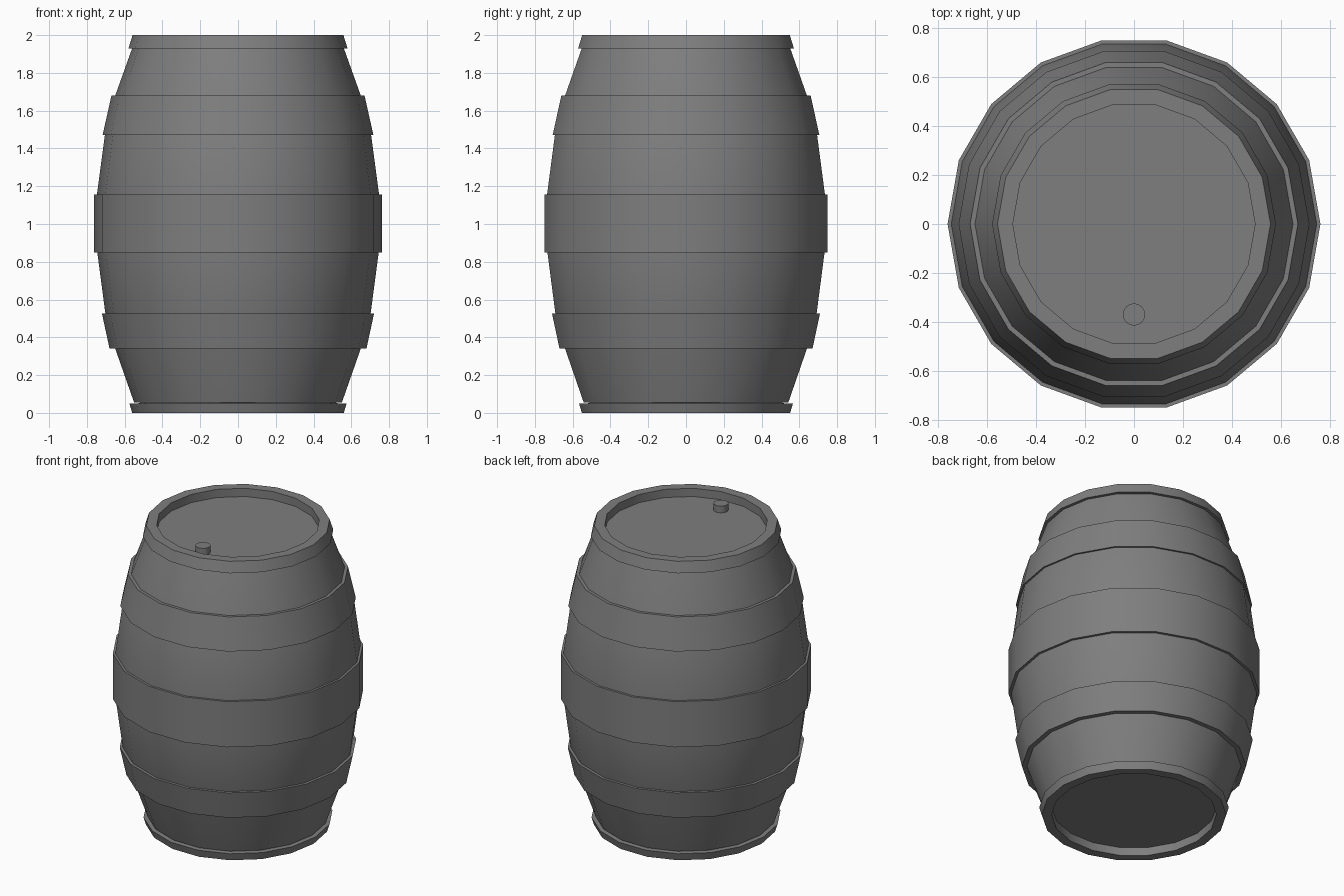
import bpy, bmesh, math

SIDES = 18

cube = bpy.data.objects.get("Cube")
if cube:
    bpy.data.objects.remove(cube, do_unlink=True)

# Single flat grey used on every part
grey = bpy.data.materials.new("barrel_grey")
grey.use_nodes = True
colour = (0.21, 0.21, 0.21, 1)
grey.diffuse_color = colour
grey.node_tree.nodes["Principled BSDF"].inputs["Base Color"].default_value = colour


def lathe(name, profile, sides=SIDES, closed=True, at=(0, 0, 0)):
    """Spin (radius, height) points round z; join into a ring or cap both ends."""
    bm = bmesh.new()
    rings = []
    for r, z in profile:
        rings.append([bm.verts.new((r * math.cos(math.tau * i / sides),
                                    r * math.sin(math.tau * i / sides), z))
                      for i in range(sides)])
    pairs = list(zip(rings, rings[1:]))
    if closed:
        pairs.append((rings[-1], rings[0]))
    else:
        bm.faces.new(rings[0])
        bm.faces.new(rings[-1])
    for low, high in pairs:
        for i in range(sides):
            j = (i + 1) % sides
            bm.faces.new((low[i], low[j], high[j], high[i]))
    bmesh.ops.recalc_face_normals(bm, faces=bm.faces[:])
    mesh = bpy.data.meshes.new(name)
    bm.to_mesh(mesh)
    bm.free()
    mesh.materials.append(grey)
    obj = bpy.data.objects.new(name, mesh)
    obj.location = at
    bpy.context.collection.objects.link(obj)
    bpy.ops.object.select_all(action='DESELECT')
    obj.select_set(True)
    bpy.context.view_layer.objects.active = obj
    bpy.ops.object.shade_smooth_by_angle(angle=math.radians(30))
    return obj


def hoop(name, r_low, z_low, r_high, z_high, depth=0.04):
    """Metal band, sunk slightly into the staves."""
    lathe(name, [(r_low, z_low), (r_high, z_high),
                 (r_high - depth, z_high), (r_low - depth, z_low)])


# Bulging body, capped by the recessed heads
lathe("stave_body", [(0.55, 0.055), (0.65, 0.34), (0.702, 0.525), (0.745, 0.85),
                     (0.747, 1.155), (0.705, 1.47), (0.65, 1.68), (0.555, 1.945)],
      closed=False)

# Hoops round the belly and the quarters
hoop("middle_hoop", 0.762, 0.85, 0.762, 1.155)
hoop("lower_hoop", 0.68, 0.34, 0.72, 0.525)
hoop("upper_hoop", 0.717, 1.47, 0.67, 1.68)

# Raised end rims, with flared outer edges
lathe("bottom_rim", [(0.50, 0.06), (0.50, 0), (0.56, 0), (0.575, 0.05), (0.53, 0.05)])
lathe("top_rim", [(0.495, 1.94), (0.495, 2), (0.558, 2), (0.58, 1.93), (0.54, 1.93)])

# Bung standing on the top head
lathe("bung", [(0.045, 0), (0.045, 0.055)], sides=24, closed=False, at=(0, -0.37, 1.935))
